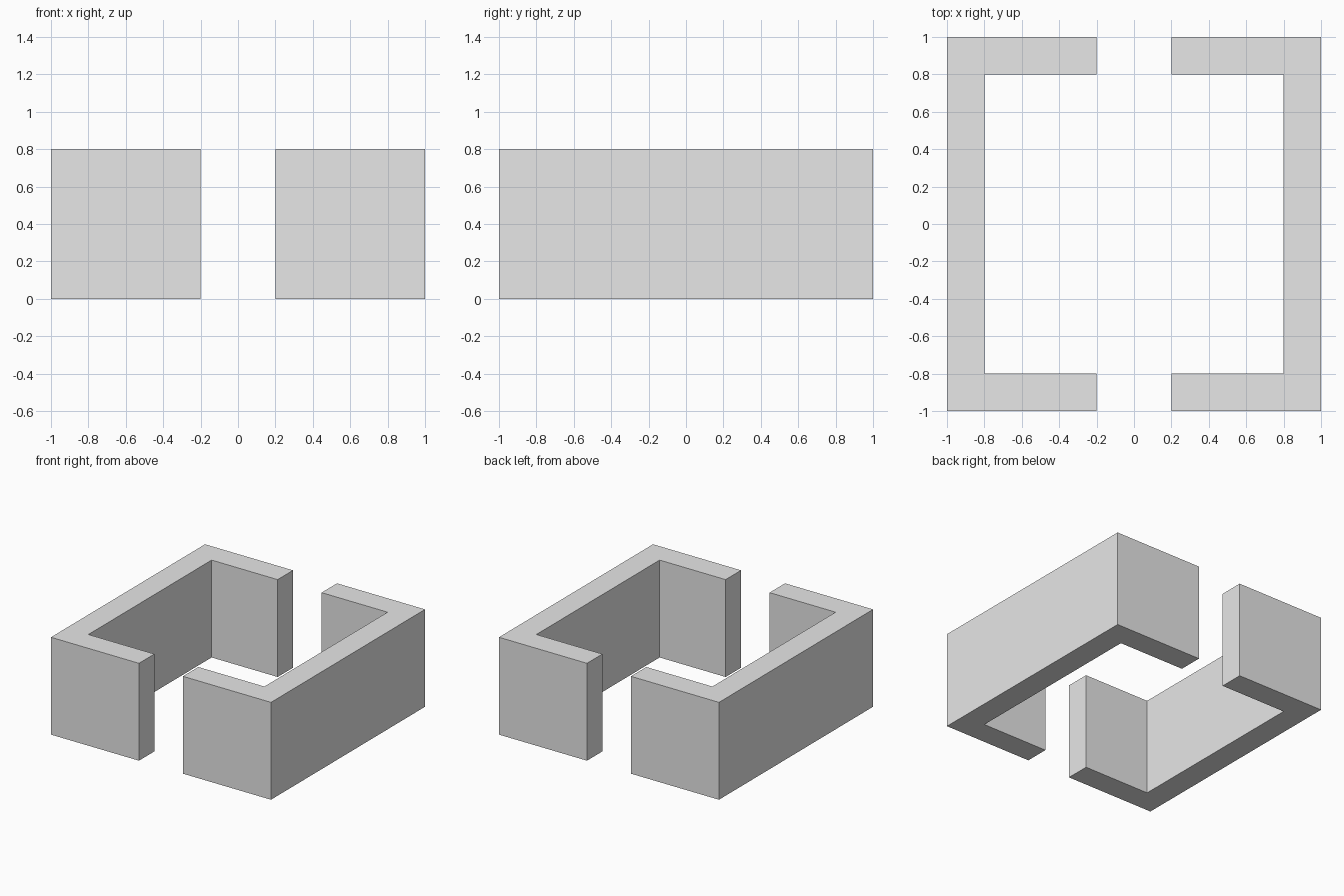
import bpy
import bmesh

if "Cube" in bpy.data.objects:
    bpy.data.objects.remove(bpy.data.objects["Cube"], do_unlink=True)

HALF = 1.0      # half of the outer length
WALL = 0.2      # wall thickness
GAP = 0.2       # half of the opening width
HEIGHT = 0.8

# Single grey material
grey = bpy.data.materials.new("light_grey")
grey.use_nodes = True
colour = (0.8, 0.8, 0.8, 1)
grey.diffuse_color = colour
grey.node_tree.nodes["Principled BSDF"].inputs["Base Color"].default_value = colour


def bracket_wall(name, side):
    """Extrude a C-shaped floor profile that opens towards the centre."""
    inner = HALF - WALL
    half_profile = [(GAP, HALF), (HALF, HALF)]
    inner_profile = [(inner, inner), (GAP, inner)]
    profile = (half_profile
               + [(x, -y) for x, y in reversed(half_profile)]
               + [(x, -y) for x, y in reversed(inner_profile)]
               + inner_profile)
    bm = bmesh.new()
    base = bm.faces.new([bm.verts.new((side * x, y, 0)) for x, y in profile])
    extruded = bmesh.ops.extrude_face_region(bm, geom=[base], use_keep_orig=True)
    top = [v for v in extruded["geom"] if isinstance(v, bmesh.types.BMVert)]
    bmesh.ops.translate(bm, verts=top, vec=(0, 0, HEIGHT))
    bmesh.ops.recalc_face_normals(bm, faces=bm.faces)
    mesh = bpy.data.meshes.new(name)
    bm.to_mesh(mesh)
    bm.free()
    mesh.materials.append(grey)
    bpy.context.collection.objects.link(bpy.data.objects.new(name, mesh))


# Two mirrored walls
bracket_wall("left_wall", 1)
bracket_wall("right_wall", -1)
